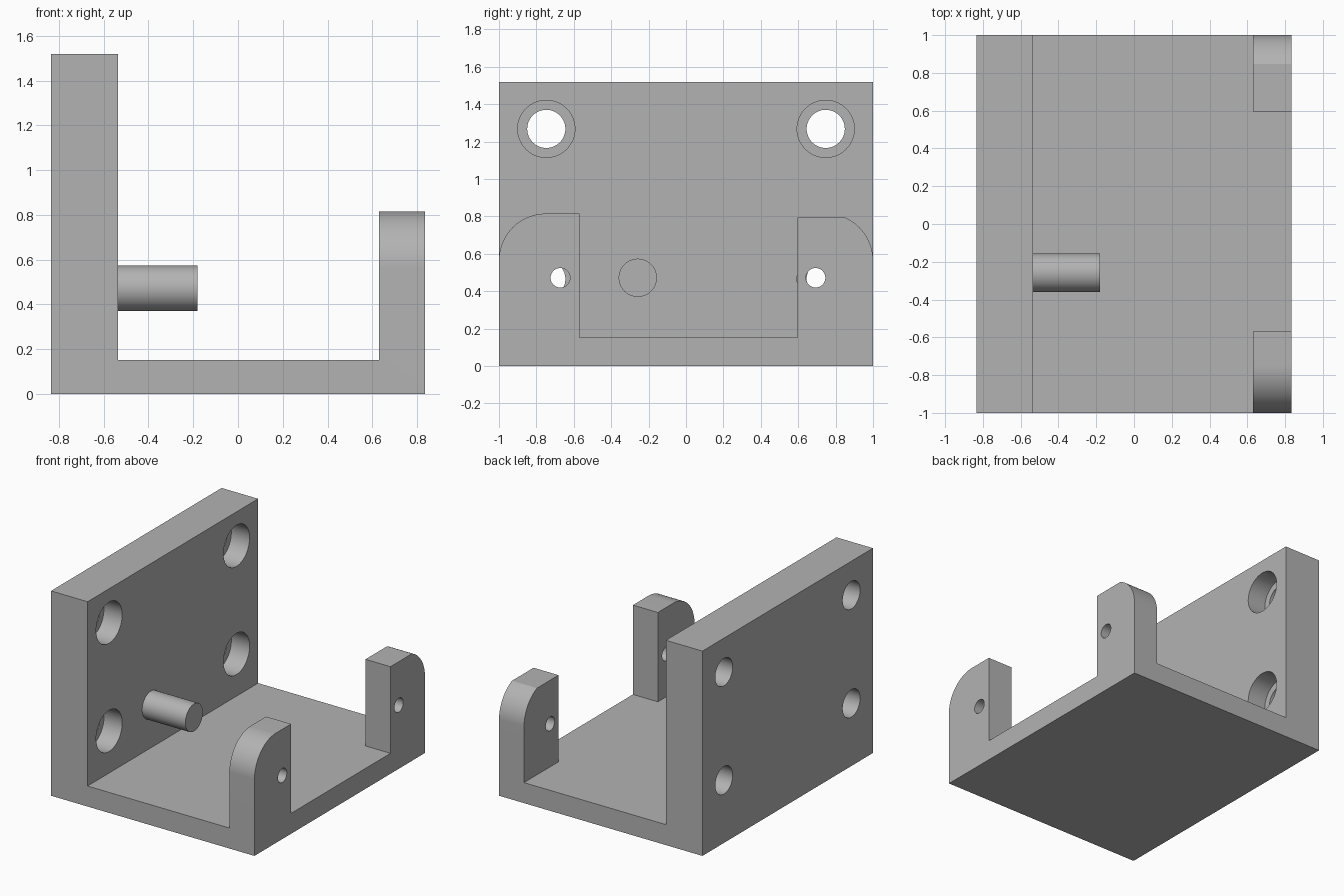
import bpy, bmesh, math
from mathutils import Vector

if "Cube" in bpy.data.objects:
    bpy.data.objects.remove(bpy.data.objects["Cube"])

grey = bpy.data.materials.new("plain_grey")
grey.diffuse_color = (0.45, 0.45, 0.45, 1)
grey.use_nodes = True
grey.node_tree.nodes["Principled BSDF"].inputs["Base Color"].default_value = grey.diffuse_color

BACK, FACE, LUG, END = -0.835, -0.535, 0.63, 0.835   # stations along x
FLOOR, TOP = 0.152, 1.52
PIN_Z = 0.472


def prism(name, points, direction):
    """Solid made by sweeping a closed 3D outline along a direction."""
    bm = bmesh.new()
    face = bm.faces.new([bm.verts.new(p) for p in points])
    swept = bmesh.ops.extrude_face_region(bm, geom=[face])["geom"]
    verts = [v for v in swept if isinstance(v, bmesh.types.BMVert)]
    bmesh.ops.translate(bm, verts=verts, vec=Vector(direction))
    bmesh.ops.recalc_face_normals(bm, faces=bm.faces)
    mesh = bpy.data.meshes.new(name)
    bm.to_mesh(mesh)
    bm.free()
    obj = bpy.data.objects.new(name, mesh)
    bpy.context.collection.objects.link(obj)
    obj.data.materials.append(grey)
    return obj


def rod(name, x0, x1, y, z, r, n=64):
    """Cylinder along x."""
    ring = [(x0, y + r * math.cos(2 * math.pi * i / n),
             z + r * math.sin(2 * math.pi * i / n)) for i in range(n)]
    return prism(name, ring, (x1 - x0, 0, 0))


def combine(target, tool, operation):
    mod = target.modifiers.new("combine", "BOOLEAN")
    mod.operation, mod.solver, mod.object = operation, "EXACT", tool
    bpy.context.view_layer.objects.active = target
    bpy.ops.object.modifier_apply(modifier=mod.name)
    bpy.data.objects.remove(tool)


def corner(side, top):
    """Rounded outer shoulder of a lug, from the side up to its flat top."""
    cy, cz, r = 0.75, 0.565, 0.25
    end = math.asin(min(1, (top - cz) / r))
    return [(side * (cy + r * math.cos(end * i / 24)), cz + r * math.sin(end * i / 24))
            for i in range(25)]


# Bracket body: tall back plate, floor and front lip in one section
section = [(BACK, 0), (END, 0), (END, 0.815), (LUG, 0.815),
           (LUG, FLOOR), (FACE, FLOOR), (FACE, TOP), (BACK, TOP)]
body = prism("bracket_body", [(x, -1, z) for x, z in section], (0, 2, 0))

# Front lip trimmed into two lugs with rounded shoulders
left, right = corner(-1, 0.815), corner(1, 0.795)
outline = ([(-1.1, 0.565)] + left + [(-0.57, 0.815), (-0.57, FLOOR), (0.595, FLOOR), (0.595, 0.795)]
           + right[::-1] + [(1.1, 0.565), (1.1, 1.0), (-1.1, 1.0)])
combine(body, prism("lug_trim", [(0.3, y, z) for y, z in outline], (0.8, 0, 0)), "DIFFERENCE")

# Counterbored mounting holes in the back plate
for y in (-0.747, 0.747):
    for z in (0.465, 1.268):
        combine(body, rod("bolt_hole", BACK - 0.1, FACE - 0.1, y, z, 0.102), "DIFFERENCE")
        combine(body, rod("counterbore", FACE - 0.15, FACE + 0.1, y, z, 0.153), "DIFFERENCE")

# Small cross holes through the lugs
for y in (-0.672, 0.693):
    combine(body, rod("lug_hole", LUG - 0.1, END + 0.1, y, PIN_Z, 0.052, 48), "DIFFERENCE")

# Merge coplanar faces left by the cuts
bm = bmesh.new()
bm.from_mesh(body.data)
bmesh.ops.remove_doubles(bm, verts=bm.verts, dist=1e-5)
bmesh.ops.dissolve_limit(bm, angle_limit=math.radians(0.5), verts=bm.verts, edges=bm.edges)
bm.to_mesh(body.data)
bm.free()

# Locating pin on the back plate
pin = rod("locating_pin", FACE, -0.18, -0.258, PIN_Z, 0.102)

for obj in (body, pin):
    bpy.ops.object.select_all(action="DESELECT")
    obj.select_set(True)
    bpy.context.view_layer.objects.active = obj
    bpy.ops.object.shade_smooth_by_angle(angle=math.radians(20))
